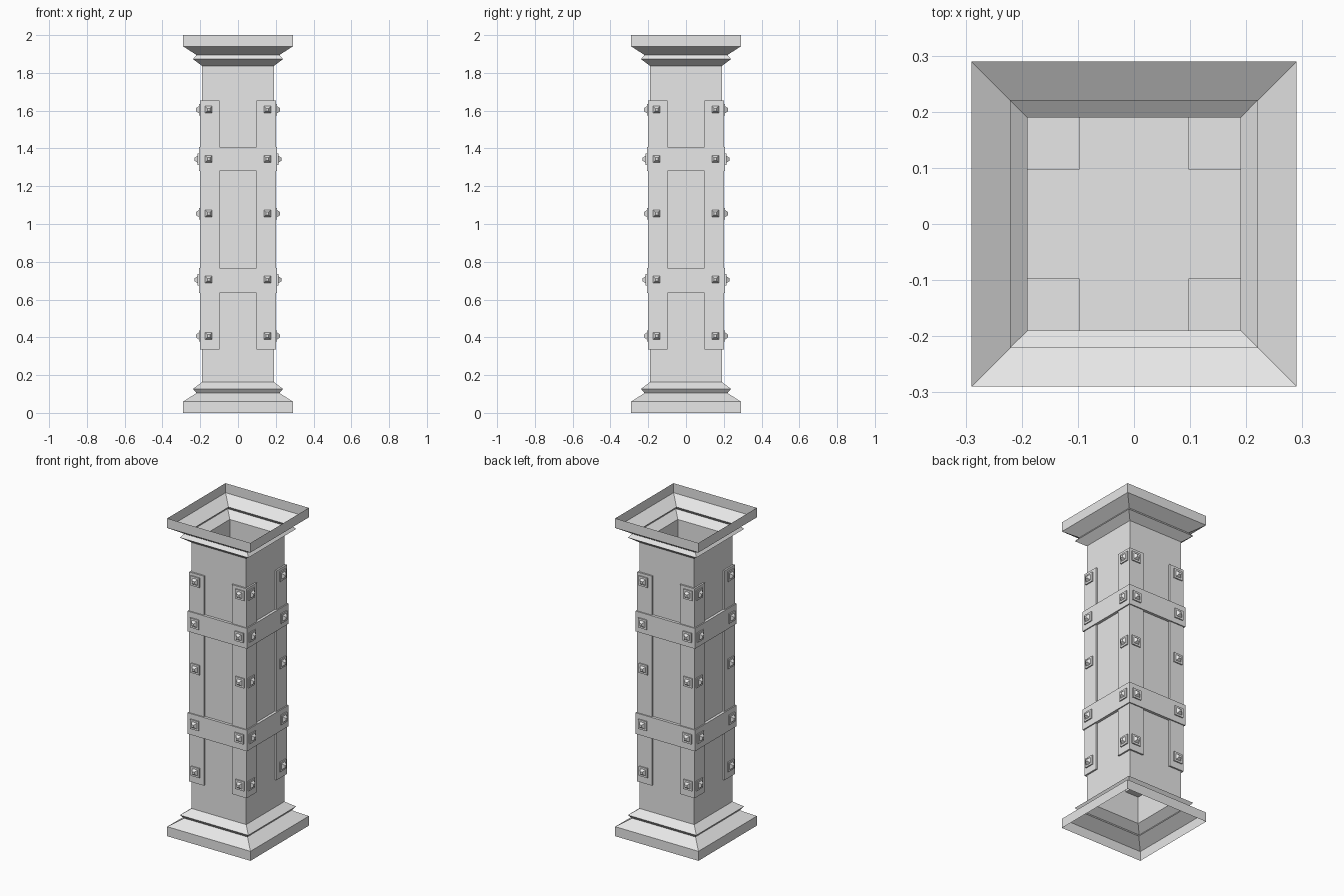
import bpy, bmesh
from math import pi
from mathutils import Matrix, Vector

cube = bpy.data.objects.get("Cube")
if cube:
    bpy.data.objects.remove(cube, do_unlink=True)

stone = bpy.data.materials.new("light grey stone")
stone.use_nodes = True
stone.diffuse_color = (0.8, 0.8, 0.8, 1)
stone.node_tree.nodes["Principled BSDF"].inputs["Base Color"].default_value = (0.8, 0.8, 0.8, 1)


def finish(name, bm):
    mesh = bpy.data.meshes.new(name)
    bm.to_mesh(mesh)
    bm.free()
    mesh.materials.append(stone)
    obj = bpy.data.objects.new(name, mesh)
    bpy.context.collection.objects.link(obj)
    return obj


def add_box(bm, low, high):
    low, high = Vector(low), Vector(high)
    matrix = Matrix.Translation((low + high) / 2) @ Matrix.Diagonal(high - low).to_4x4()
    return bmesh.ops.create_cube(bm, size=1, matrix=matrix)["verts"]


def square_ring(bm, half, z):
    return [bm.verts.new((sx * half, sy * half, z))
            for sx, sy in ((-1, -1), (1, -1), (1, 1), (-1, 1))]


# Hollow square column with matching mouldings at both ends, open top and bottom
moulding = [(0.29, 0), (0.29, 0.06), (0.22, 0.105), (0.238, 0.127), (0.19, 0.163)]
profile = moulding + [(half, 2 - z) for half, z in reversed(moulding)]
bm = bmesh.new()
rings = [square_ring(bm, half, z) for half, z in profile]
for lower, upper in zip(rings, rings[1:]):
    for i in range(4):
        j = (i + 1) % 4
        bm.faces.new((lower[i], lower[j], upper[j], upper[i]))
finish("column_shaft", bm)

# Square posts set into the four corners
POST, BAND = 0.2, 0.207
bm = bmesh.new()
for sx in (-1, 1):
    for sy in (-1, 1):
        xs = sorted((sx * 0.097, sx * POST))
        ys = sorted((sy * 0.097, sy * POST))
        add_box(bm, (xs[0], ys[0], 0.335), (xs[1], ys[1], 1.653))
finish("corner_posts", bm)

# Two bands wrapped around the column
for name, bottom, top in (("lower_band", 0.635, 0.768), ("upper_band", 1.28, 1.408)):
    bm = bmesh.new()
    add_box(bm, (-BAND, -BAND, bottom), (BAND, BAND, top))
    finish(name, bm)

# Studs: a square plate carrying a blunt pyramid, on every side
stud_rows = [(0.407, POST), (0.705, BAND), (1.055, POST), (1.343, BAND), (1.605, POST)]
bm = bmesh.new()
for side in range(4):
    turn = Matrix.Rotation(side * pi / 2, 4, "Z")
    for z, face in stud_rows:
        for x in (-0.155, 0.155):
            verts = add_box(bm, (x - 0.03, -face - 0.007, z - 0.03),
                            (x + 0.03, -face + 0.003, z + 0.03))
            point = (Matrix.Translation((x, -face - 0.0145, z))
                     @ Matrix.Rotation(pi / 2, 4, "X") @ Matrix.Rotation(pi / 4, 4, "Z"))
            verts += bmesh.ops.create_cone(bm, cap_ends=True, segments=4, radius1=0.027,
                                           radius2=0.011, depth=0.017, matrix=point)["verts"]
            bmesh.ops.transform(bm, matrix=turn, verts=verts)
finish("studs", bm)
